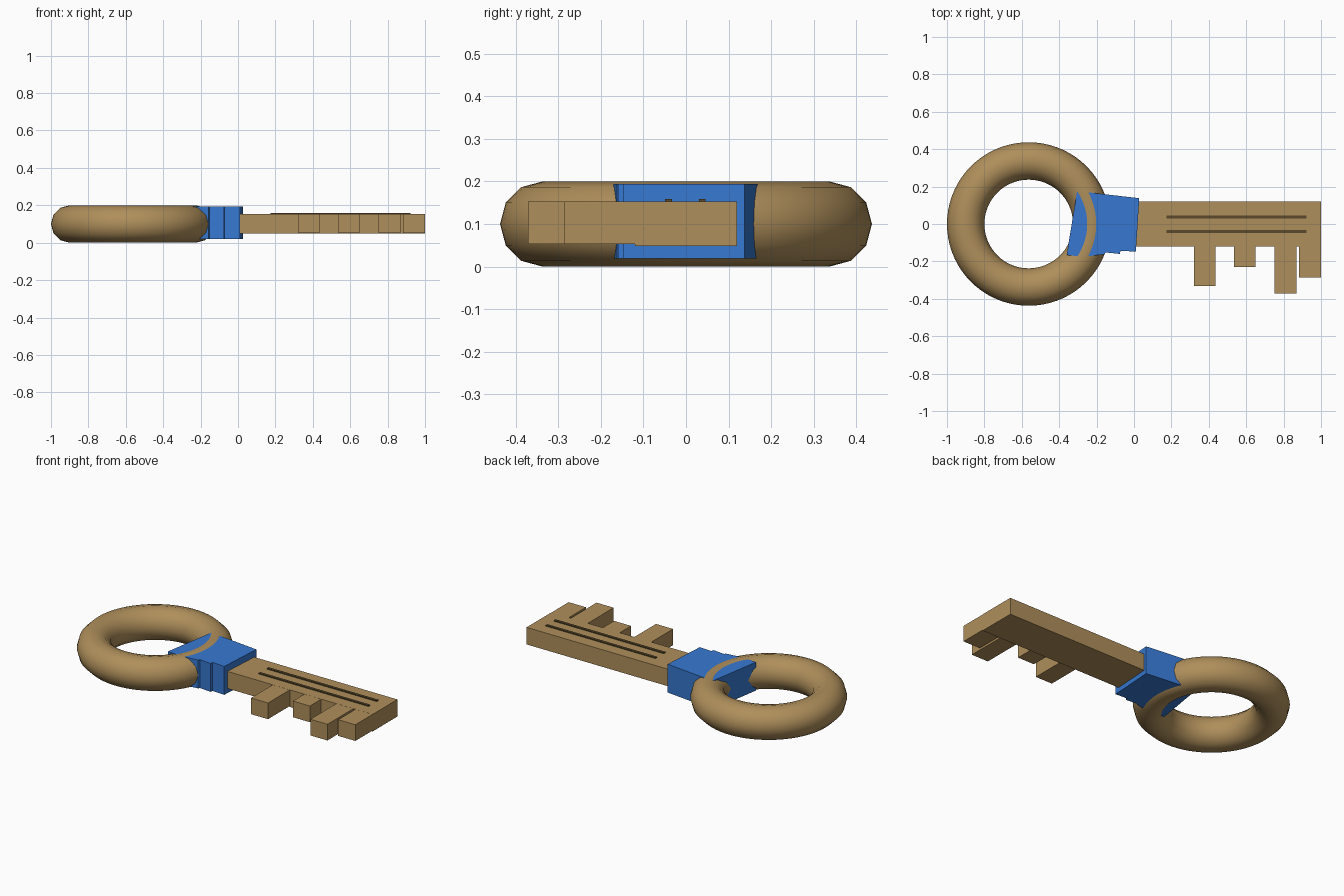
import bpy, bmesh, math

if "Cube" in bpy.data.objects:
    bpy.data.objects.remove(bpy.data.objects["Cube"])


def material(name, rgb):
    m = bpy.data.materials.new(name)
    m.diffuse_color = (*rgb, 1)
    m.use_nodes = True
    m.node_tree.nodes["Principled BSDF"].inputs["Base Color"].default_value = m.diffuse_color
    return m


BRASS = material("brass", (0.43, 0.275, 0.105))
BLUE = material("blue", (0.038, 0.19, 0.64))
DARK = material("dark_brass", (0.10, 0.066, 0.025))


def add_object(name, bm, mat, smooth=False):
    bmesh.ops.recalc_face_normals(bm, faces=bm.faces)
    for f in bm.faces:
        f.smooth = smooth
    me = bpy.data.meshes.new(name)
    bm.to_mesh(me)
    bm.free()
    me.materials.append(mat)
    ob = bpy.data.objects.new(name, me)
    bpy.context.collection.objects.link(ob)
    return ob


def prism(name, outline, z0, z1, mat):
    """Extrude a flat outline from z0 to z1."""
    bm = bmesh.new()
    face = bm.faces.new([bm.verts.new((x, y, z0)) for x, y in outline])
    ext = bmesh.ops.extrude_face_region(bm, geom=[face])
    for v in ext["geom"]:
        if isinstance(v, bmesh.types.BMVert):
            v.co.z = z1
    return add_object(name, bm, mat)


def box(name, x0, x1, y0, y1, z0, z1, mat):
    return prism(name, [(x0, y0), (x1, y0), (x1, y1), (x0, y1)], z0, z1, mat)


# Ring handle: torus with a 12-sided cross-section
bm = bmesh.new()
MAJ, MIN = 72, 12
rows = []
for i in range(MAJ):
    a = 2 * math.pi * i / MAJ
    row = []
    for j in range(MIN):
        b = 2 * math.pi * j / MIN
        r = 0.337 + 0.1 * math.cos(b)
        row.append(bm.verts.new((-0.563 + r * math.cos(a), r * math.sin(a),
                                 0.1 + 0.1 * math.sin(b))))
    rows.append(row)
for i in range(MAJ):
    p, q = rows[i], rows[(i + 1) % MAJ]
    for j in range(MIN):
        k = (j + 1) % MIN
        bm.faces.new((p[j], q[j], q[k], p[k]))
add_object("ring_handle", bm, BRASS, smooth=True)

# Slightly crooked collar joining ring and shaft
prism("collar", [(-0.305, 0.172), (-0.235, 0.168), (0.028, 0.138),
                 (0.01, -0.148), (-0.072, -0.143), (-0.076, -0.16),
                 (-0.152, -0.152), (-0.157, -0.162), (-0.225, -0.17),
                 (-0.30, -0.172), (-0.36, -0.166)], 0.019, 0.1935, BLUE)

# Flat shaft
box("shaft", -0.12, 1.0, -0.12, 0.12, 0.048, 0.153, BRASS)

# Teeth: x start, x end, tip y
for n, (x0, x1, y) in enumerate([(0.32, 0.436, -0.331), (0.535, 0.65, -0.23),
                                 (0.752, 0.868, -0.371), (0.882, 0.999, -0.287)]):
    box(f"tooth_{n + 1}", x0, x1, y, -0.10, 0.053, 0.1525, BRASS)

# Two thin dark lines along the shaft
for n, y in enumerate((0.038, -0.041)):
    box(f"shaft_line_{n + 1}", 0.175, 0.922, y - 0.008, y + 0.008, 0.152, 0.159, DARK)
